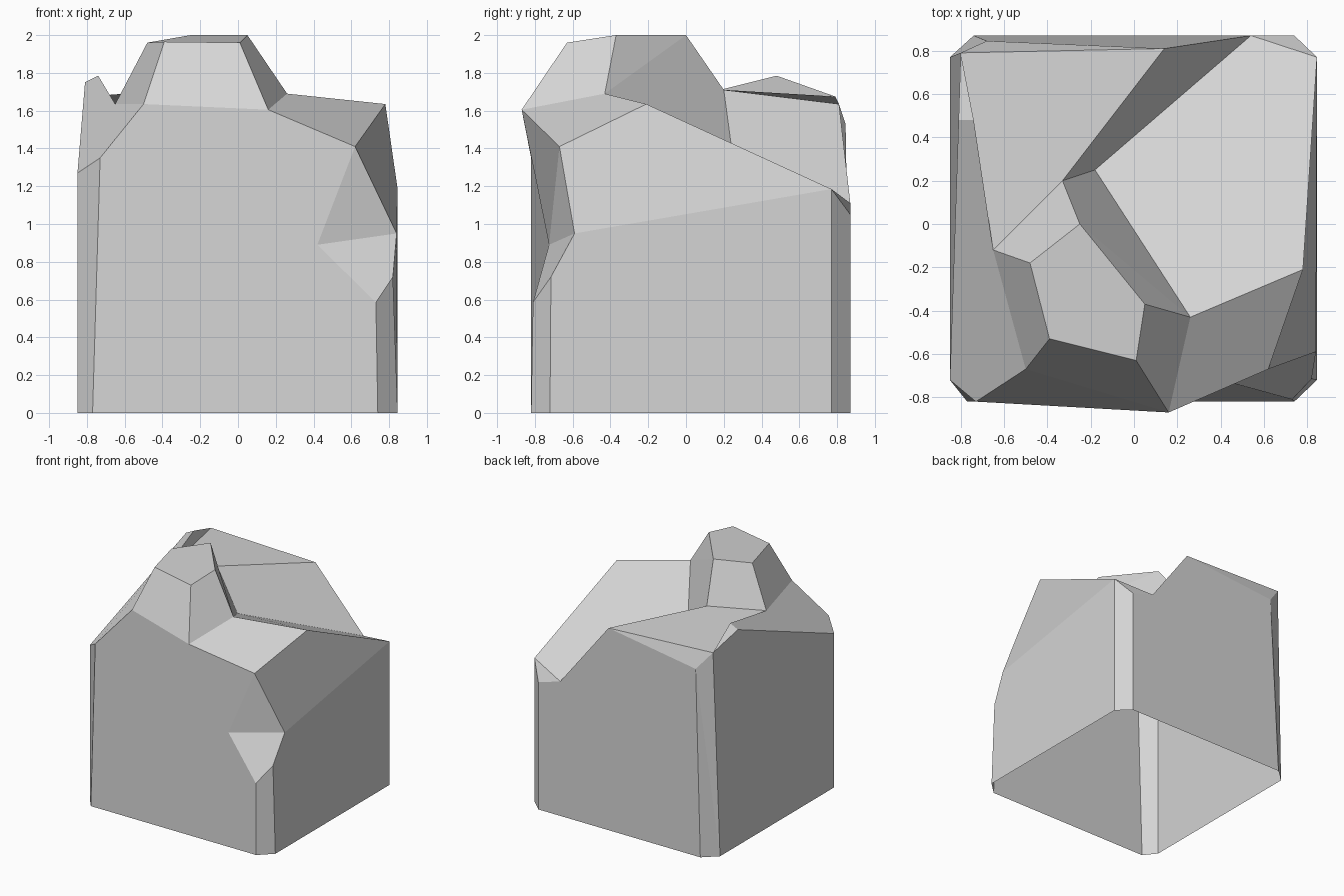
import bpy
import bmesh

default = bpy.data.objects.get("Cube")
if default:
    bpy.data.objects.remove(default, do_unlink=True)

bm = bmesh.new()


def ring(*points):
    """Add a run of corner points and return their vertices."""
    return [bm.verts.new(p) for p in points]


def skin(*corners):
    """Close one flat facet over the given corners."""
    bm.faces.new(corners)


# footprint: a square with four chamfered corners, left open underneath
footprint = ring((-.77, -.82, 0), (.74, -.82, 0), (.845, -.72, 0), (.845, .77, 0),
                 (.74, .87, 0), (-.74, .87, 0), (-.85, .77, 0), (-.85, -.72, 0))

# shoulder: where the chamfered corners end, in the same order as the footprint
shoulder = ring((-.73, -.82, 1.35), (.73, -.81, .585), (.82, -.715, .72), (.845, .77, 1.185),
                (.74, .87, 1.05), (-.68, .845, 1.53), (-.80, .79, 1.675), (-.85, -.72, 1.27))
(front_left, chip_low, chip_side, right_back,
 back_right, back_left, left_back, left_front) = shoulder

# chamfers: three flat strips and one twisted strip made of two triangles
for i in (1, 3, 7):
    j = (i + 1) % 8
    skin(footprint[i], footprint[j], shoulder[j], shoulder[i])
skin(footprint[5], footprint[6], back_left)
skin(footprint[6], left_back, back_left)

# chipped front corner
chip_top, chip_right, chip_inner = ring((.62, -.67, 1.41), (.84, -.59, .95), (.42, -.725, .89))
skin(chip_top, chip_right, chip_inner)
skin(chip_inner, chip_right, chip_side, chip_low)

# corners of the back ridge and the sloping ledge
ridge_end, ledge_back, tip, tip_side = ring((.14, .81, 1.635), (.54, .87, 1.11),
                                            (-.74, .48, 1.785), (-.81, .48, 1.75))
ridge_start, gully, ledge_right = ring((-.33, .20, 1.71), (-.18, .25, 1.34), (.78, -.21, 1.635))

# peak: a wide foot rising to a narrower cap
foot_left, brow, foot_right, foot_back = ring((-.50, -.67, 1.635), (.16, -.87, 1.605),
                                              (.26, -.43, 1.69), (-.65, -.12, 1.635))
cap = ring((-.39, -.53, 1.965), (.01, -.63, 1.96), (.05, -.37, 2),
           (-.25, 0, 2), (-.48, -.18, 1.96))
cap_left, cap_front, cap_right, cap_back, cap_rear = cap
skin(*cap)
skin(foot_left, brow, cap_front, cap_left)
skin(brow, foot_right, cap_right, cap_front)
skin(foot_right, cap_back, cap_right)
skin(foot_right, gully, ridge_start, cap_back)
skin(ridge_start, foot_back, cap_rear, cap_back)
skin(foot_back, foot_left, cap_left, cap_rear)

# four outer walls
skin(footprint[0], footprint[1], chip_low, chip_inner, chip_top, brow, foot_left, front_left)
skin(footprint[2], footprint[3], right_back, chip_right, chip_side)
skin(footprint[4], footprint[5], back_left, ridge_end, ledge_back, back_right)
skin(footprint[6], footprint[7], left_front, tip_side, left_back)

# right ledge and its broken edges
skin(foot_right, ledge_right, right_back, ledge_back, gully)
skin(right_back, back_right, ledge_back)
skin(chip_top, ledge_right, foot_right, brow)
skin(chip_top, chip_right, right_back, ledge_right)
skin(gully, ledge_back, ridge_end, ridge_start)

# back ridge top, with a thin upright fin along its left edge
skin(left_back, foot_back, ridge_start, ridge_end)
skin(tip, foot_back, left_back)
skin(tip, left_back, tip_side)
skin(left_back, ridge_end, back_left)

# left slope
skin(left_front, front_left, foot_left, foot_back, tip, tip_side)

bmesh.ops.recalc_face_normals(bm, faces=bm.faces[:])
mesh = bpy.data.meshes.new("rock")
bm.to_mesh(mesh)
bm.free()

# plain grey stone
stone = bpy.data.materials.new("light_grey_stone")
stone.use_nodes = True
grey = (.66, .66, .66, 1)
stone.diffuse_color = grey
stone.node_tree.nodes["Principled BSDF"].inputs["Base Color"].default_value = grey
mesh.materials.append(stone)

rock = bpy.data.objects.new("rock", mesh)
bpy.context.collection.objects.link(rock)
